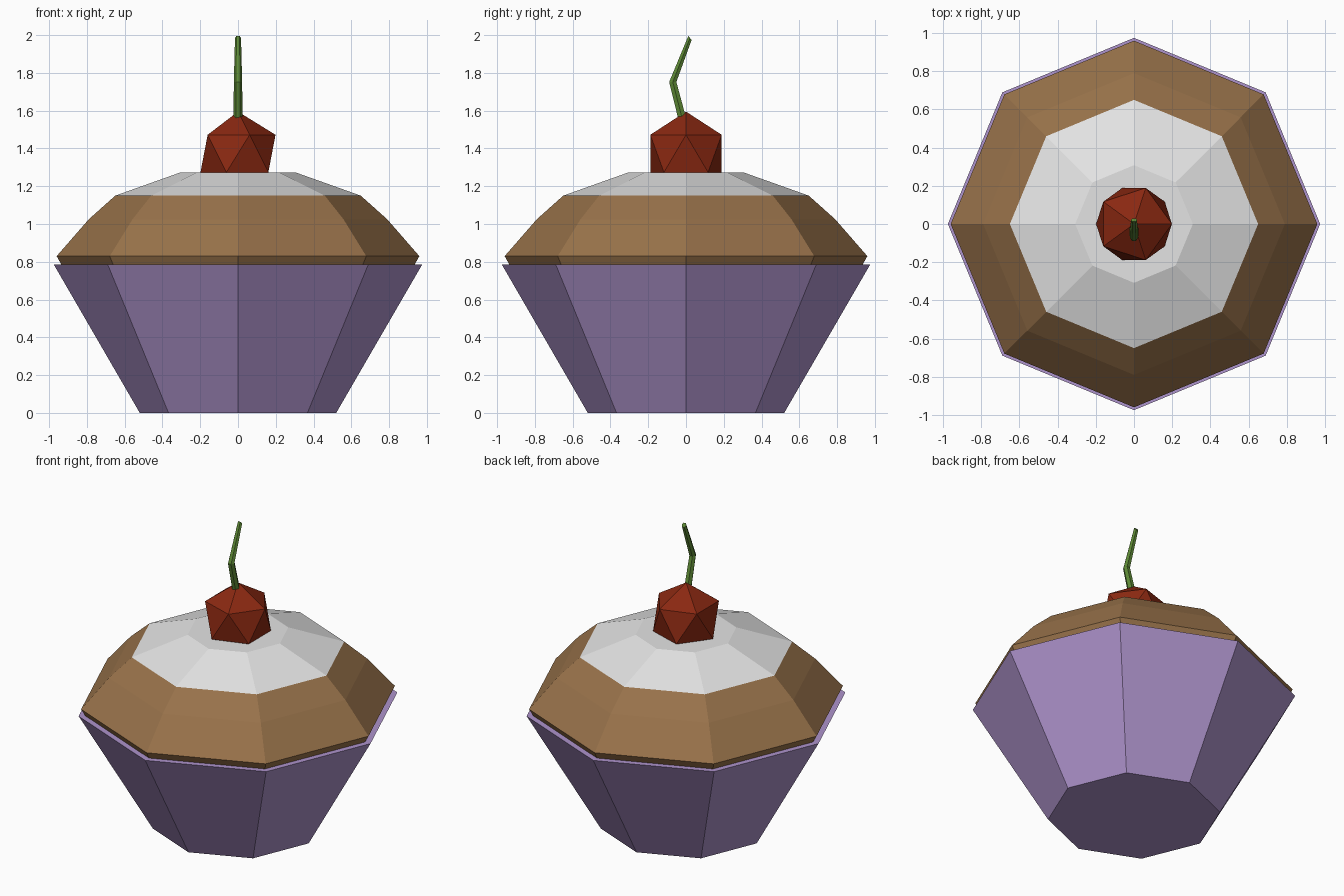
import bpy
import bmesh
import math
from mathutils import Vector

cube = bpy.data.objects.get("Cube")
if cube:
    bpy.data.objects.remove(cube, do_unlink=True)


def material(name, rgb):
    """Flat colour from 0-255 display values, stored as linear."""
    lin = [((c / 255 + 0.055) / 1.055) ** 2.4 for c in rgb]
    mat = bpy.data.materials.new(name)
    mat.use_nodes = True
    mat.diffuse_color = (*lin, 1)
    mat.node_tree.nodes["Principled BSDF"].inputs["Base Color"].default_value = (*lin, 1)
    return mat


def finish(name, bm, *mats):
    bmesh.ops.recalc_face_normals(bm, faces=bm.faces[:])
    mesh = bpy.data.meshes.new(name)
    bm.to_mesh(mesh)
    bm.free()
    for mat in mats:
        mesh.materials.append(mat)
    obj = bpy.data.objects.new(name, mesh)
    bpy.context.collection.objects.link(obj)
    return obj


def loft(bm, rings):
    """Skin a stack of vertex rings and cap both ends."""
    rings = [[bm.verts.new(p) for p in ring] for ring in rings]
    n = len(rings[0])
    for low, high in zip(rings, rings[1:]):
        for i in range(n):
            j = (i + 1) % n
            bm.faces.new((low[i], low[j], high[j], high[i]))
    bm.faces.new(rings[0][::-1])
    bm.faces.new(rings[-1])


def ring(centre, radius, sides, tilt=0):
    """Regular polygon, tipped about the x axis."""
    pts = []
    for i in range(sides):
        a = math.tau * i / sides
        y = radius * math.sin(a)
        pts.append(Vector(centre) + Vector(
            (radius * math.cos(a), y * math.cos(tilt), y * math.sin(tilt))))
    return pts


def octagon_stack(profile):
    bm = bmesh.new()
    loft(bm, [ring((0, 0, z), r, 8) for r, z in profile])
    return bm


lilac = material("lilac paper", (174, 147, 204))
brown = material("brown sponge", (152, 114, 74))
white = material("white icing", (228, 228, 228))
red = material("cherry red", (138, 40, 17))
green = material("stem green", (93, 137, 53))

# Paper wrapper
finish("wrapper", octagon_stack([(0.52, 0), (0.975, 0.785)]), lilac)

# Sponge dome, with icing on every face above the icing line
bm = octagon_stack([(0.91, 0.74), (0.935, 0.785), (0.96, 0.83),
                    (0.79, 1.025), (0.65, 1.15), (0.308, 1.272)])
for face in bm.faces:
    face.material_index = int(face.calc_center_median().z > 1.15)
finish("cake_top", bm, brown, white)

# Cherry
bm = bmesh.new()
bmesh.ops.create_icosphere(bm, subdivisions=1, radius=0.222)
bmesh.ops.translate(bm, verts=bm.verts[:], vec=(0, 0, 1.373))
finish("cherry", bm, red)

# Bent, tapering stem
bm = bmesh.new()
loft(bm, [ring((0, -0.018, 1.55), 0.024, 6, 0.25),
          ring((0, -0.07, 1.752), 0.022, 6, 0),
          ring((0, 0.021, 1.985), 0.016, 6, -0.9)])
finish("stem", bm, green)
